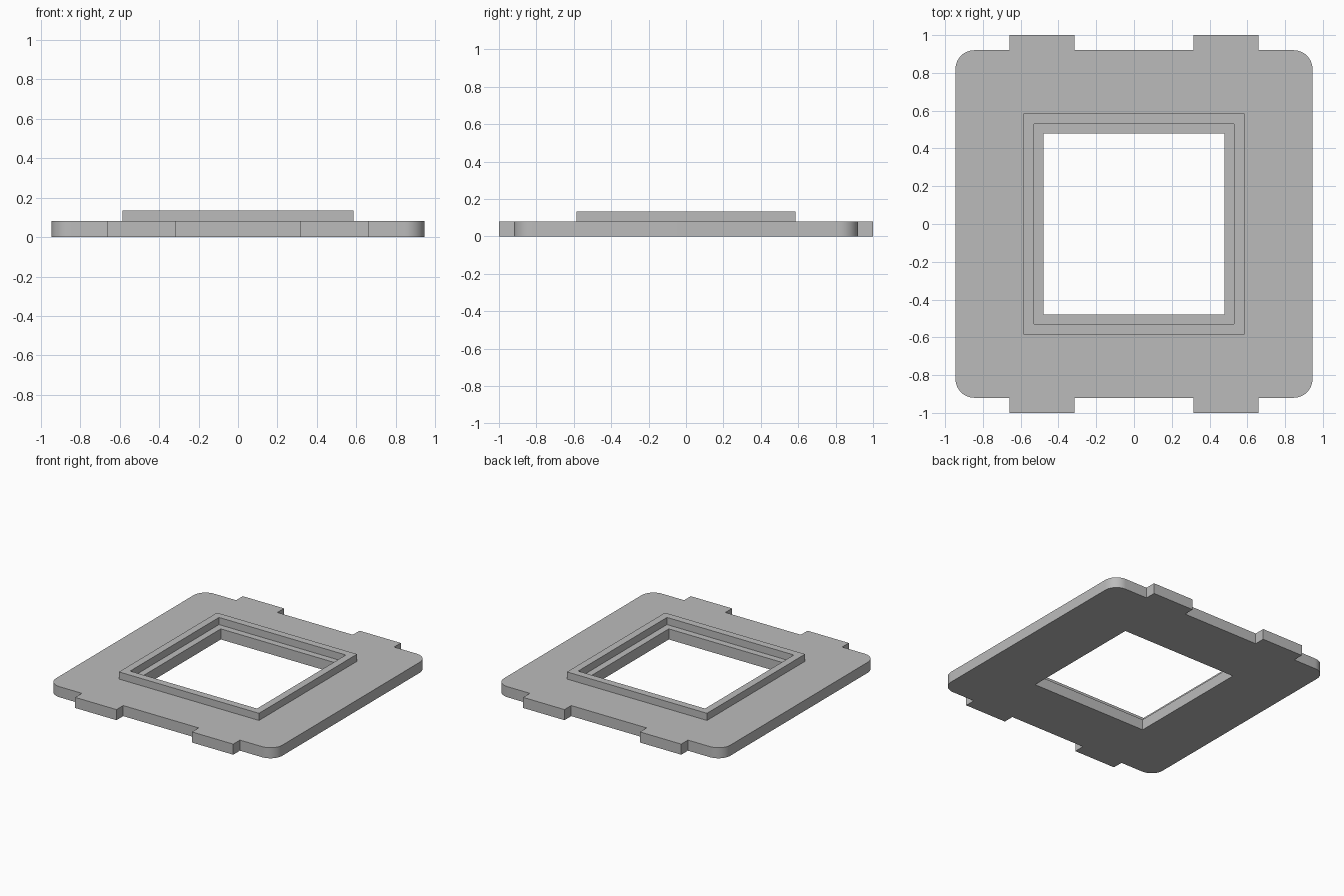
import bpy, bmesh
from math import sin, cos, pi

if "Cube" in bpy.data.objects:
    bpy.data.objects.remove(bpy.data.objects["Cube"], do_unlink=True)

grey = bpy.data.materials.new("plain grey")
grey.use_nodes = True
colour = (0.5, 0.5, 0.5, 1)
grey.diffuse_color = colour
grey.node_tree.nodes["Principled BSDF"].inputs["Base Color"].default_value = colour

HALF_X, HALF_Y, CORNER = 0.945, 0.92, 0.1
TAB_IN, TAB_OUT, TAB_Y = 0.315, 0.66, 1.0
PLATE_TOP, RIM_TOP = 0.08, 0.134
HOLE, RIM_IN, RIM_OUT = 0.48, 0.53, 0.585
STEPS = 12


def square(h):
    return [(h, h), (-h, h), (-h, -h), (h, -h)]


def frame(name, outer, inner, z0, z1):
    """Solid ring between two outlines, from height z0 to z1."""
    bm = bmesh.new()
    edges = []
    for outline in (outer, inner):
        verts = [bm.verts.new((x, y, z0)) for x, y in outline]
        edges += [bm.edges.new((a, b)) for a, b in zip(verts, verts[1:] + verts[:1])]
    bmesh.ops.triangle_fill(bm, use_beauty=True, use_dissolve=False,
                            edges=edges, normal=(0, 0, 1))
    grown = bmesh.ops.extrude_face_region(bm, geom=bm.faces[:], use_keep_orig=True)["geom"]
    top = [v for v in grown if isinstance(v, bmesh.types.BMVert)]
    bmesh.ops.translate(bm, verts=top, vec=(0, 0, z1 - z0))
    bmesh.ops.recalc_face_normals(bm, faces=bm.faces[:])
    mesh = bpy.data.meshes.new(name)
    bm.to_mesh(mesh)
    bm.free()
    mesh.materials.append(grey)
    obj = bpy.data.objects.new(name, mesh)
    bpy.context.collection.objects.link(obj)
    return obj


# Quarter outline: rounded corner, then the notched tab
quarter = []
for i in range(STEPS + 1):
    a = i / STEPS * pi / 2
    quarter.append((HALF_X - CORNER + CORNER * cos(a), HALF_Y - CORNER + CORNER * sin(a)))
quarter += [(TAB_OUT, HALF_Y), (TAB_OUT, TAB_Y), (TAB_IN, TAB_Y), (TAB_IN, HALF_Y)]

# Mirror to the back half, then turn it round for the front half
back = quarter + [(-x, y) for x, y in reversed(quarter)]
outline = back + [(-x, -y) for x, y in back]

# Base plate with tabs, and the raised rim around its window
parts = [frame("base_plate", outline, square(HOLE), 0, PLATE_TOP),
         frame("raised_rim", square(RIM_OUT), square(RIM_IN), PLATE_TOP, RIM_TOP)]

bpy.ops.object.select_all(action="DESELECT")
for obj in parts:
    obj.select_set(True)
bpy.context.view_layer.objects.active = parts[0]
bpy.ops.object.shade_smooth_by_angle()
